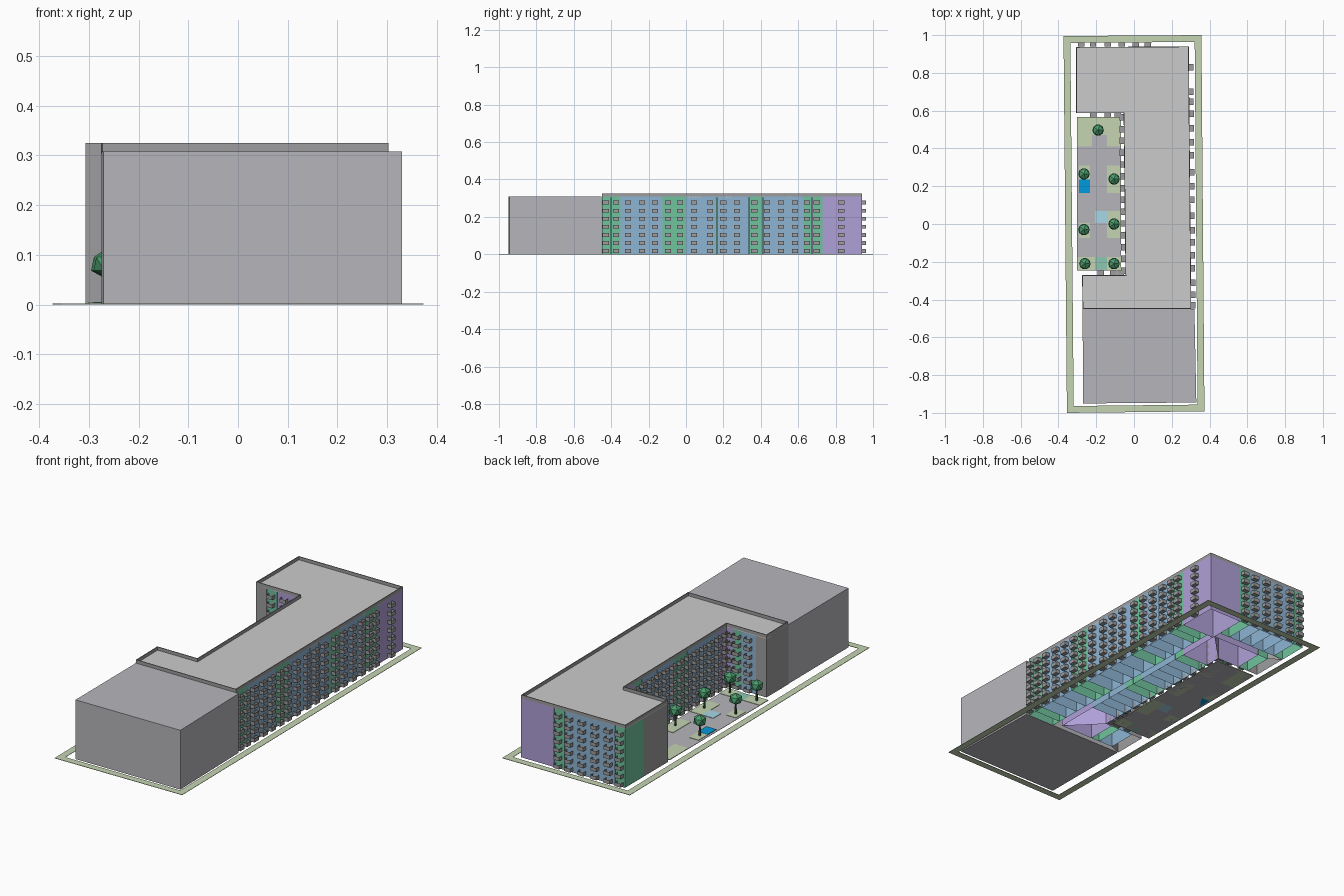
import bpy, bmesh, math
from mathutils import Vector

if "Cube" in bpy.data.objects:
    bpy.data.objects.remove(bpy.data.objects["Cube"])

def mat(name, r, g, b):
    m = bpy.data.materials.new(name)
    m.diffuse_color = (r, g, b, 1)
    m.use_nodes = True
    m.node_tree.nodes["Principled BSDF"].inputs["Base Color"].default_value = m.diffuse_color
    return m

M = {'g': mat('unit_green', .16, .55, .34), 'b': mat('unit_blue', .27, .46, .66),
     'p': mat('unit_purple', .43, .35, .68), 'k': mat('core_grey', .34, .34, .35),
     'roof': mat('roof_pale', .68, .68, .7), 'lawn': mat('lawn', .56, .66, .45),
     'pave': mat('paving', .47, .47, .5), 'pool': mat('pool', 0, .32, .72),
     'pond': mat('pond', .38, .68, .8), 'teal': mat('play_area', .27, .57, .45),
     'leaf': mat('leaf', .07, .33, .15), 'bark': mat('bark', .03, .09, .05)}
H, TOP = .308, .325

def finish(name, bm, mats=(), fix=True):
    if fix:
        bmesh.ops.recalc_face_normals(bm, faces=bm.faces)
    me = bpy.data.meshes.new(name)
    bm.to_mesh(me)
    bm.free()
    for m in mats:
        me.materials.append(m)
    ob = bpy.data.objects.new(name, me)
    bpy.context.collection.objects.link(ob)
    return ob

def prism(name, pts, z0, z1, m=None):
    bm = bmesh.new()
    lo = [bm.verts.new((x, y, z0)) for x, y in pts]
    hi = [bm.verts.new((x, y, z1)) for x, y in pts]
    bm.faces.new(lo[::-1])
    bm.faces.new(hi)
    for i in range(len(pts)):
        j = (i + 1) % len(pts)
        bm.faces.new((lo[i], lo[j], hi[j], hi[i]))
    return finish(name, bm, [m] if m else [])

def plate(name, x0, x1, y0, y1, z1, m):
    prism(name, [(x0, y0), (x1, y0), (x1, y1), (x0, y1)], 0, z1, m)

def ring(name, pts, w, z0, z1, m=None):
    """Band of width w inside a counter-clockwise outline."""
    P = [Vector(p) for p in pts]
    n, inner = len(P), []
    for i in range(n):
        a, b = (P[i] - P[i-1]).normalized(), (P[(i+1) % n] - P[i]).normalized()
        na, nb = Vector((-a.y, a.x)), Vector((-b.y, b.x))
        inner.append(P[i] + (na + nb) * w / (1 + na.dot(nb)))
    bm = bmesh.new()
    L = [[bm.verts.new((p.x, p.y, z)) for p in q]
         for q, z in ((P, z0), (P, z1), (inner, z1), (inner, z0))]
    for i in range(n):
        j = (i + 1) % n
        for k in range(4):
            A, B = L[k], L[(k + 1) % 4]
            bm.faces.new((A[i], A[j], B[j], B[i]))
    return finish(name, bm, [m] if m else [])

def units(name, quads):
    """Full-height open-bottomed apartment stacks, one per (corners, colour)."""
    keys = 'gbpk'
    bm = bmesh.new()
    for pts, c in quads:
        lo = [bm.verts.new((x, y, 0)) for x, y in pts]
        hi = [bm.verts.new((x, y, H)) for x, y in pts]
        for i in range(4):
            j = (i + 1) % 4
            bm.faces.new((lo[i], lo[j], hi[j], hi[i])).material_index = keys.index(c)
    finish(name, bm, [M[k] for k in keys])

def strip(name, cuts, cols, along_y, outer, inner):
    """Row of bays between two lines, given as functions of the running coordinate."""
    quads = []
    for a, b, c in zip(cuts, cuts[1:], cols):
        a, b = sorted((a, b))
        a += .0006
        b -= .0006
        q = [(outer(a), a), (outer(b), b), (inner(b), b), (inner(a), a)] if along_y else \
            [(a, outer(a)), (b, outer(b)), (b, inner(b)), (a, inner(a))]
        quads.append((q, c))
    units(name, quads)

def balconies(name, spots, out, w=.034, d=.023, h=.02):
    """Seven storeys of open-topped trays at each spot."""
    o = Vector(out)
    t = Vector((-o.y, o.x)) * w / 2
    bm = bmesh.new()
    for s in spots:
        s = Vector(s)
        base = [s - t, s + t, s + t + o * d, s - t + o * d]
        for k in range(7):
            z = .007 + .0433 * k
            lo = [bm.verts.new((p.x, p.y, z)) for p in base]
            hi = [bm.verts.new((p.x, p.y, z + h)) for p in base]
            bm.faces.new(lo)
            for i in range(4):
                j = (i + 1) % 4
                bm.faces.new((lo[i], hi[i], hi[j], lo[j]))
    finish(name, bm, [M['k']])

# facade lines of the slightly skewed block
east = lambda y: .29 + .013 * (.94 - y) / 1.39
court = lambda y: -.055 + .01 * (.587 - y) / .857

# apartment rows
strip('east_units', [-.45, -.4, -.35, -.27, -.2, -.125, -.062, 0, .085, .165, .24, .335,
                     .41, .47, .545, .625, .675, .73], 'ggbbbggbbbbgbbbgg',
      True, east, lambda y: east(y) - .155)
strip('court_units', [-.19, -.127, -.064, 0, .06, .12, .18, .245, .31, .375, .44, .5],
      'bbbbggbbbbg', True, court, lambda y: court(y) + .155)
strip('north_units', [-.307, -.25, -.18, -.103, -.028, .04, .1], 'gbbbbg', False,
      lambda x: .939, lambda x: .785)
strip('north_wing_units', [-.307, -.245, -.185], 'kg', False,
      lambda x: .587, lambda x: .742 if x > -.246 else .785)
strip('south_wing_units', [-.275, -.213, -.13, -.08], 'kbg', False,
      lambda x: -.27, lambda x: -.425 if x > -.214 else -.45)
units('corner_units', [
    ([(.1, .94), (.1, .73), (east(.73), .73), (.29, .94)], 'p'),
    ([(-.184, .587), (-.055, .587), (.1, .742), (-.184, .742)], 'p'),
    ([(-.055, .587), (court(.5), .5), (.1, .5), (.1, .742)], 'p'),
    ([(-.08, -.27), (-.045, -.27), (.11, -.425), (-.08, -.425)], 'p'),
    ([(-.045, -.27), (court(-.19), -.19), (.11, -.19), (.11, -.425)], 'p')])

# balconies
balconies('east_balconies', [(east(y), y) for y in (
    -.43, -.374, -.31, -.235, -.166, -.096, -.032, .043, .128, .2, .273, .364, .433,
    .508, .583, .647, .7, .83)], (1, 0))
balconies('court_balconies', [(court(y), y) for y in (.565 - .0625 * i for i in range(14))], (-1, 0))
balconies('north_balconies', [(x, .939) for x in (-.28, -.217, -.14, -.065, .01, .073)], (0, 1))
balconies('north_wing_balconies', [(x, .587) for x in (-.215, -.14, -.085)], (0, -1))
balconies('south_wing_balconies', [(x, -.27) for x in (-.175, -.11, -.07)], (0, 1))

# roof, parapet and front block
outline = [(-.307, .937), (-.307, .587), (-.055, .587), (-.045, -.27),
           (-.275, -.27), (-.272, -.45), (.303, -.45), (.29, .94)]
prism('roof', outline, H - .004, H, M['roof'])
ring('parapet', outline, .004, H, TOP, M['k'])
prism('front_block', [(-.272, -.451), (-.27, -.95), (.33, -.945), (.32, -.451)], 0, H, M['pave'])

# site verge
ring('verge', [(-.373, .995), (-.355, -1), (.373, -.992), (.357, 1)], .036, 0, .002, M['lawn'])

# courtyard paving, lawns and pools
plate('court_paving', -.302, -.07, -.245, .566, .002, M['pave'])
for i, (x0, x1, y0, y1) in enumerate([
        (-.302, -.222, .41, .566), (-.143, -.07, .41, .566), (-.222, -.143, .47, .566),
        (-.29, -.233, .235, .31), (-.143, -.07, .165, .31), (-.143, -.07, -.075, .07),
        (-.29, -.233, -.075, .005), (-.302, -.206, -.245, -.175), (-.143, -.07, -.245, -.175)]):
    plate(f'lawn_{i}', x0, x1, y0, y1, .004, M['lawn'])
plate('pool', -.29, -.233, .165, .235, .005, M['pool'])
plate('pond', -.206, -.143, .005, .07, .004, M['pond'])
plate('play_area', -.206, -.143, -.24, -.175, .004, M['teal'])

# trees
for i, (x, y) in enumerate([(-.19, .497), (-.265, .265), (-.106, .238), (-.106, 0),
                            (-.265, -.03), (-.26, -.21), (-.106, -.21)]):
    bm = bmesh.new()
    bmesh.ops.create_icosphere(bm, subdivisions=1, radius=.034)
    bmesh.ops.scale(bm, vec=(1, 1, .9), verts=bm.verts)
    finish(f'tree_crown_{i}', bm, [M['leaf']]).location = (x, y, .082)
    bm = bmesh.new()
    bmesh.ops.create_cone(bm, cap_ends=True, segments=6, radius1=.006, radius2=.004, depth=.06)
    finish(f'tree_trunk_{i}', bm, [M['bark']]).location = (x, y, .03)
